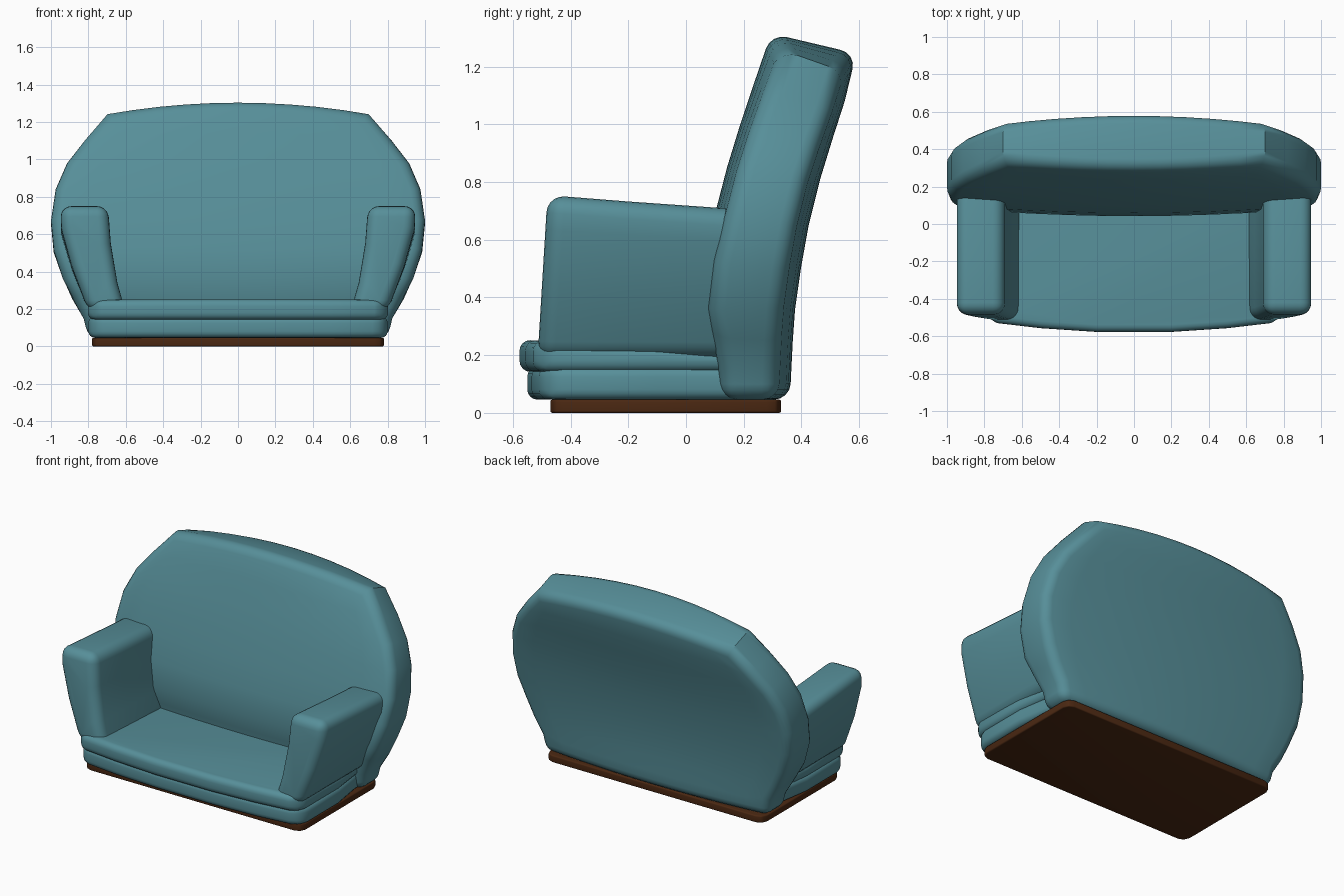
import bpy, bmesh, math

if "Cube" in bpy.data.objects:
    bpy.data.objects.remove(bpy.data.objects["Cube"])


def material(name, rgb):
    m = bpy.data.materials.new(name)
    m.diffuse_color = (*rgb, 1)
    m.use_nodes = True
    m.node_tree.nodes["Principled BSDF"].inputs["Base Color"].default_value = m.diffuse_color
    return m


TEAL = material("teal fabric", (0.095, 0.275, 0.32))
WOOD = material("dark brown wood", (0.07, 0.021, 0.006))


def loft(name, rings, mat, radius, segments=4, limit=38):
    """Skin closed rings, cap both ends, round the sharp edges, shade smooth."""
    bm = bmesh.new()
    loops = [[bm.verts.new(p) for p in r] for r in rings]
    n = len(loops[0])
    for a, b in zip(loops, loops[1:]):
        for i in range(n):
            j = (i + 1) % n
            bm.faces.new((a[i], a[j], b[j], b[i]))
    bm.faces.new(loops[0])
    bm.faces.new(loops[-1])
    finish(name, bm, mat, radius, segments, limit)


def finish(name, bm, mat, radius, segments, limit):
    bmesh.ops.recalc_face_normals(bm, faces=bm.faces)
    edges = [e for e in bm.edges if e.calc_face_angle(0) > math.radians(limit)]
    bmesh.ops.bevel(bm, geom=edges, offset=radius, segments=segments,
                    profile=0.5, affect='EDGES', clamp_overlap=True)
    me = bpy.data.meshes.new(name)
    bm.to_mesh(me)
    bm.free()
    me.materials.append(mat)
    ob = bpy.data.objects.new(name, me)
    bpy.context.collection.objects.link(ob)
    bpy.ops.object.select_all(action='DESELECT')
    ob.select_set(True)
    bpy.context.view_layer.objects.active = ob
    bpy.ops.object.shade_smooth_by_angle(angle=math.radians(35))


def plan(half, corner=0.05):
    """Mirror a right-hand plan outline (front to back) to a full ring."""
    return half + [(-x, y) for x, y in reversed(half)]


def slab(name, half, z0, z1, mat, radius, slope=0.0):
    ring = plan(half)
    loft(name, [[(x, y, z0) for x, y in ring],
                [(x, y, z1 - slope * (y + 0.5)) for x, y in ring]], mat, radius)


# wooden plinth
slab("plinth", [(0.73, -0.47), (0.765, -0.455), (0.78, -0.42), (0.78, 0.28),
                (0.765, 0.315), (0.73, 0.33)], 0, 0.046, WOOD, 0.008)

# upholstered base, narrowing towards the back
slab("seat_base", [(0.2, -0.55), (0.5, -0.535), (0.72, -0.51), (0.78, -0.48), (0.80, -0.42),
                   (0.80, -0.1), (0.765, 0.12), (0.765, 0.25)], 0.046, 0.16, TEAL, 0.035)

# seat cushion with a bowed front
slab("seat_cushion", [(0.2, -0.577), (0.5, -0.557), (0.73, -0.53), (0.78, -0.505), (0.803, -0.45),
                      (0.803, -0.1), (0.775, 0.12), (0.775, 0.2)], 0.142, 0.25, TEAL, 0.042, 0.045)

# flared armrests
profile = [(0.60, 0.18), (0.645, 0.34), (0.68, 0.55), (0.695, 0.75),
           (0.95, 0.75), (0.945, 0.63), (0.89, 0.43), (0.80, 0.19)]
for side, sx in (("left", -1), ("right", 1)):
    rings = []
    for y in (-0.515, -0.2, 0.2):
        ring = []
        for x, z in profile:
            t = (z - 0.18) / 0.57
            lean = 0.035 * t if y < -0.5 else 0
            ring.append((sx * x, y + lean, z - 0.07 * t * (y + 0.45)))
        rings.append(ring)
    loft(side + "_armrest", rings, TEAL, 0.06, 5)

# backrest: rows of front y, z / rear y, z / half width / drop of the row ends
rows = [(0.085, 0.046, 0.36, 0.046, 0.80, 0), (0.08, 0.15, 0.365, 0.15, 0.825, 0),
        (0.06, 0.26, 0.37, 0.25, 0.885, 0), (0.042, 0.36, 0.378, 0.36, 0.935, 0),
        (0.06, 0.52, 0.398, 0.50, 0.985, 0), (0.098, 0.68, 0.425, 0.65, 1.0, 0),
        (0.142, 0.85, 0.465, 0.81, 0.975, 0), (0.188, 1.0, 0.508, 0.95, 0.915, 0.01),
        (0.235, 1.14, 0.55, 1.08, 0.82, 0.025), (0.295, 1.315, 0.59, 1.245, 0.70, 0.06)]
N = 10
bm = bmesh.new()
front, rear = [], []
for yf, zf, yb, zb, w, drop in rows:
    us = [2 * i / N - 1 for i in range(N + 1)]
    front.append([bm.verts.new((u * w, yf + 0.04 * u * u, zf - drop * u * u)) for u in us])
    rear.append([bm.verts.new((u * w, yb - 0.045 * u * u, zb - drop * u * u)) for u in us])
for g in (front, rear):
    for a, b in zip(g, g[1:]):
        for i in range(N):
            bm.faces.new((a[i], a[i + 1], b[i + 1], b[i]))
for k in (0, -1):                      # bottom and top, then the two sides
    for i in range(N):
        bm.faces.new((front[k][i], front[k][i + 1], rear[k][i + 1], rear[k][i]))
    for r in range(len(rows) - 1):
        bm.faces.new((front[r][k], front[r + 1][k], rear[r + 1][k], rear[r][k]))
finish("backrest", bm, TEAL, 0.055, 4, 45)
